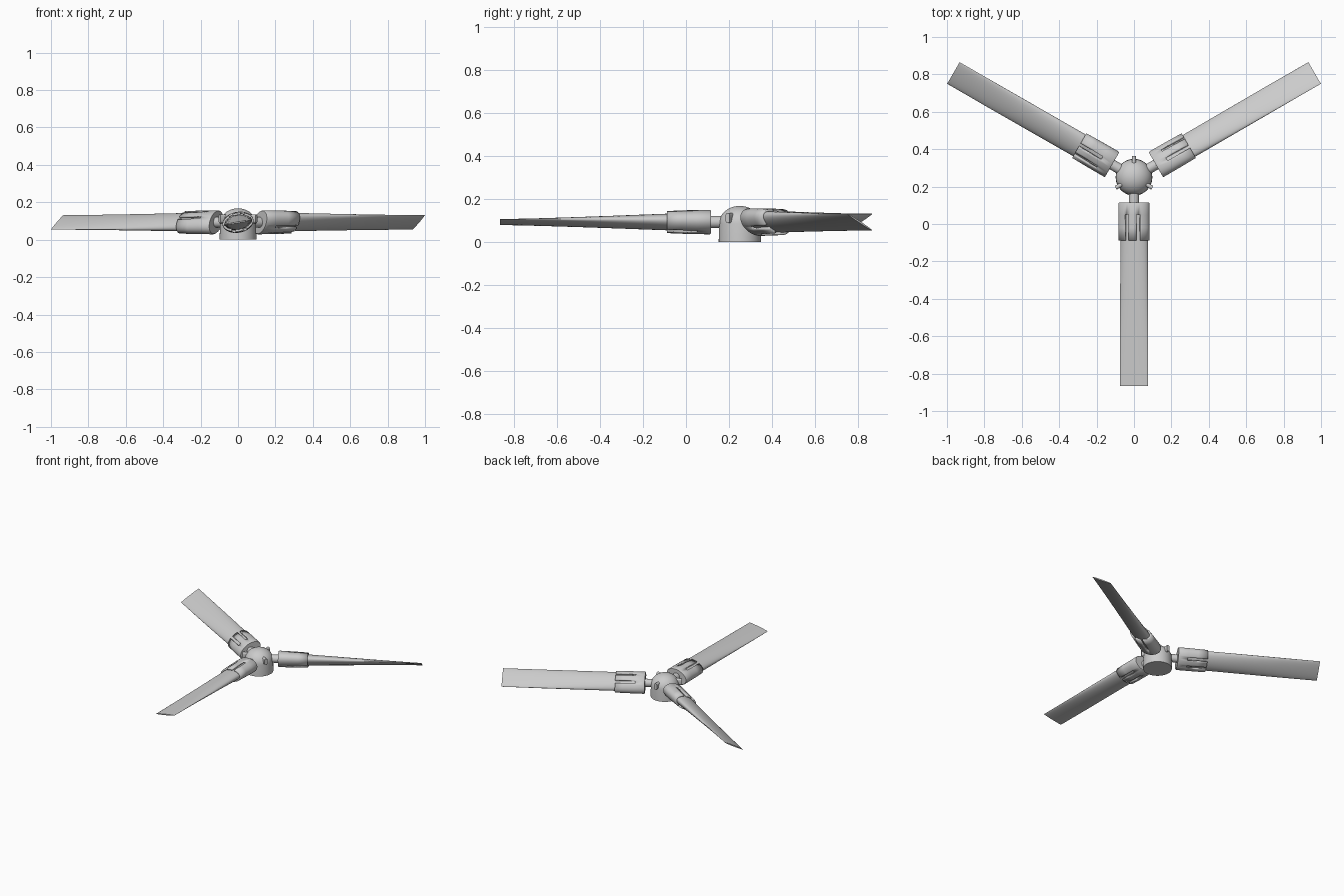
import bpy, bmesh
from math import sin, cos, pi, radians
from mathutils import Matrix

if "Cube" in bpy.data.objects:
    bpy.data.objects.remove(bpy.data.objects["Cube"])

HUB = Matrix.Translation((0, 0.25, 0))
AXIS_Z = 0.093


def finish(name, bm, matrix, angle=35):
    bmesh.ops.recalc_face_normals(bm, faces=bm.faces)
    mesh = bpy.data.meshes.new(name)
    bm.to_mesh(mesh)
    bm.free()
    ob = bpy.data.objects.new(name, mesh)
    bpy.context.collection.objects.link(ob)
    ob.matrix_world = matrix
    bpy.ops.object.select_all(action='DESELECT')
    bpy.context.view_layer.objects.active = ob
    ob.select_set(True)
    bpy.ops.object.shade_smooth_by_angle(angle=radians(angle))
    return ob


def loft(sections, n=48, skip=None, caps=(True, True)):
    """Loft ellipses (x, half width, half height, side offset) along x."""
    bm = bmesh.new()
    rings = [[bm.verts.new((x, o + a * cos(2 * pi * i / n), b * sin(2 * pi * i / n)))
              for i in range(n)] for x, a, b, o in sections]
    for s in range(len(rings) - 1):
        for i in range(n):
            if skip and skip(s, i):
                continue
            j = (i + 1) % n
            bm.faces.new((rings[s][i], rings[s][j], rings[s + 1][j], rings[s + 1][i]))
    if caps[0]:
        bm.faces.new(rings[0])
    if caps[1]:
        bm.faces.new(rings[-1])
    return bm


def lathe(profile, n=48):
    bm = bmesh.new()
    vs = [bm.verts.new((r, 0, z)) for r, z in profile]
    es = [bm.edges.new(p) for p in zip(vs, vs[1:])]
    bmesh.ops.spin(bm, geom=vs + es, cent=(0, 0, 0), axis=(0, 0, 1),
                   angle=2 * pi, steps=n, use_duplicate=False)
    bmesh.ops.remove_doubles(bm, verts=bm.verts, dist=1e-5)
    return bm


# Hub: short drum with a domed nose
dome = [(0.097 * cos(radians(a)), 0.085 + 0.083 * sin(radians(a))) for a in range(0, 90, 9)]
finish("hub", lathe([(0, 0), (0.098, 0)] + dome + [(0, 0.168)]), HUB)

# Slots in the sleeve, open towards the tip, on both faces
SLOTS = {8, 9, 14, 15, 32, 33, 38, 39}


def sleeve_gap(section, i):
    return section >= 2 and i in SLOTS


# Two blades share one pitch, the front one is turned over
for side, heading, pitch in (("right", 30, -30), ("left", 150, -30), ("front", 270, 190)):
    frame = HUB @ Matrix.Translation((0, 0, AXIS_Z)) @ Matrix.Rotation(radians(heading), 4, 'Z')
    pitched = frame @ Matrix.Rotation(radians(pitch), 4, 'X')

    # Shaft between hub and sleeve
    finish("shaft_" + side, loft([(0.06, 0.028, 0.028, 0), (0.2, 0.028, 0.028, 0)], 24), frame)

    # Clamping sleeve with fingers
    sleeve = finish("sleeve_" + side,
                    loft([(0.135, 0.081, 0.053, 0), (0.14, 0.084, 0.056, 0),
                          (0.2, 0.084, 0.055, 0), (0.27, 0.084, 0.053, 0),
                          (0.338, 0.083, 0.05, 0)],
                         skip=sleeve_gap, caps=(True, False)), pitched)
    wall = sleeve.modifiers.new("wall", 'SOLIDIFY')
    wall.thickness = 0.012
    wall.offset = -1

    # Tapered blade thinning to a flat tip
    finish("blade_" + side,
           loft([(0.18, 0.072, 0.041, 0), (0.34, 0.074, 0.037, -0.002),
                 (0.6, 0.076, 0.026, -0.001), (0.86, 0.077, 0.015, 0),
                 (1.115, 0.077, 0.004, 0)]), pitched)

# Rounded tabs on the hub, opposite each blade
for k, heading in enumerate((90, 210, 330)):
    bm = bmesh.new()
    outline = [(0.011 * cos(radians(a)), (0.013 if a < 180 else -0.013) + 0.011 * sin(radians(a)))
               for a in list(range(0, 180, 30)) + [179.9] + list(range(180, 360, 30)) + [359.9]]
    face = bm.faces.new([bm.verts.new((0.07, y, z)) for y, z in outline])
    out = bmesh.ops.extrude_face_region(bm, geom=[face])["geom"]
    bmesh.ops.translate(bm, vec=(0.043, 0, 0),
                        verts=[v for v in out if isinstance(v, bmesh.types.BMVert)])
    finish(f"hub_tab_{k + 1}", bm,
           HUB @ Matrix.Translation((0, 0, 0.112)) @ Matrix.Rotation(radians(heading), 4, 'Z'))
